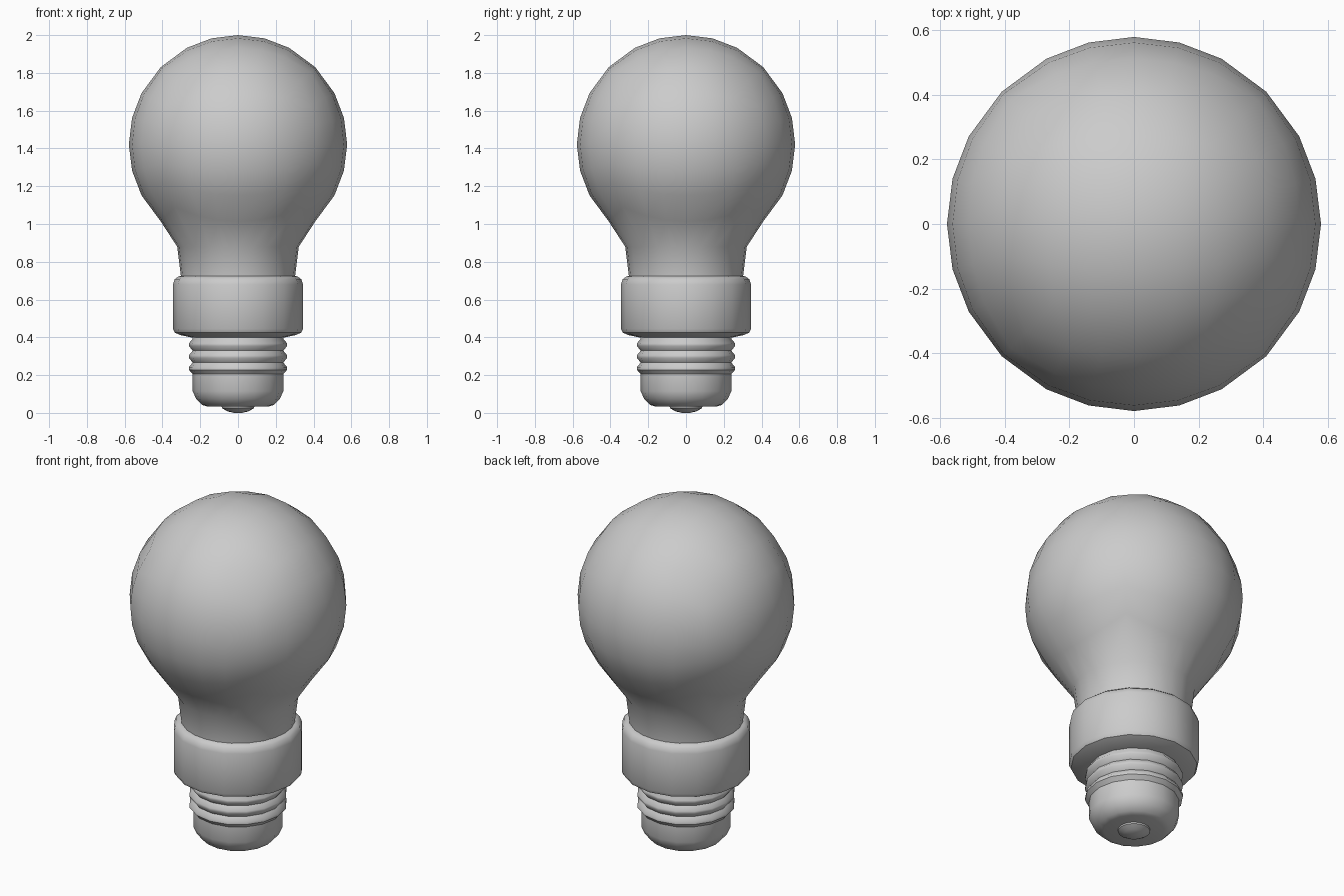
import bpy, bmesh, math
from mathutils import Vector

if "Cube" in bpy.data.objects:
    bpy.data.objects.remove(bpy.data.objects["Cube"])


def finish(bm, name, angle):
    bmesh.ops.recalc_face_normals(bm, faces=bm.faces[:])
    mesh = bpy.data.meshes.new(name)
    bm.to_mesh(mesh)
    bm.free()
    obj = bpy.data.objects.new(name, mesh)
    bpy.context.collection.objects.link(obj)
    bpy.ops.object.select_all(action='DESELECT')
    obj.select_set(True)
    bpy.context.view_layer.objects.active = obj
    bpy.ops.object.shade_smooth_by_angle(angle=math.radians(angle))
    return obj


def lathe(name, profile, sides=16, angle=40):
    """Spin an (r, z) profile around z; ends close with flat caps."""
    bm = bmesh.new()
    rings = []
    for r, z in profile:
        rings.append([bm.verts.new((r * math.cos(math.tau * i / sides),
                                    r * math.sin(math.tau * i / sides), z))
                      for i in range(sides)])
    for a, b in zip(rings, rings[1:]):
        for i in range(sides):
            j = (i + 1) % sides
            bm.faces.new((a[i], a[j], b[j], b[i]))
    bm.faces.new(rings[0])
    bm.faces.new(rings[-1])
    return finish(bm, name, angle)


# Glass bulb: sphere made from five gridded cube sides, open at the bottom
R, CZ = 0.578, 1.422
steps = [-1, -0.53, -0.25, 0, 0.25, 0.53, 1]
sides = [lambda s, t: (1, s, t), lambda s, t: (-1, s, t),
         lambda s, t: (s, 1, t), lambda s, t: (s, -1, t),
         lambda s, t: (s, t, 1)]
bm = bmesh.new()
for side in sides:
    grid = [[bm.verts.new(Vector(side(s, t)).normalized() * R + Vector((0, 0, CZ)))
             for t in steps] for s in steps]
    for i in range(6):
        for j in range(6):
            bm.faces.new((grid[i][j], grid[i + 1][j], grid[i + 1][j + 1], grid[i][j + 1]))
bmesh.ops.remove_doubles(bm, verts=bm.verts[:], dist=0.001)

# Neck: pull the open rim down into round rings that sink into the collar
for r, z in [(0.322, 0.88), (0.302, 0.72), (0.295, 0.62)]:
    rim = [e for e in bm.edges if e.is_boundary]
    new = bmesh.ops.extrude_edge_only(bm, edges=rim)['geom']
    for v in new:
        if isinstance(v, bmesh.types.BMVert):
            a = math.atan2(v.co.y, v.co.x)
            v.co = (r * math.cos(a), r * math.sin(a), z)
finish(bm, "glass_bulb", 60)

# Collar with rounded rims
lathe("collar", [(0.22, 0.395), (0.25, 0.40), (0.305, 0.412), (0.335, 0.425),
                 (0.345, 0.445), (0.345, 0.68), (0.335, 0.708),
                 (0.315, 0.723), (0.29, 0.725)])

# Screw base with three ridges
screw = [(0.16, 0.033), (0.19, 0.042), (0.222, 0.075), (0.24, 0.115), (0.24, 0.205)]
for z in (0.235, 0.298, 0.361):
    screw += [(0.26, z - 0.007), (0.26, z + 0.007), (0.24, z + 0.031)]
screw.append((0.24, 0.42))
lathe("screw_base", screw)

# Contact tip
lathe("contact_tip", [(0.02, 0.0), (0.055, 0.008), (0.085, 0.025), (0.09, 0.05)])
